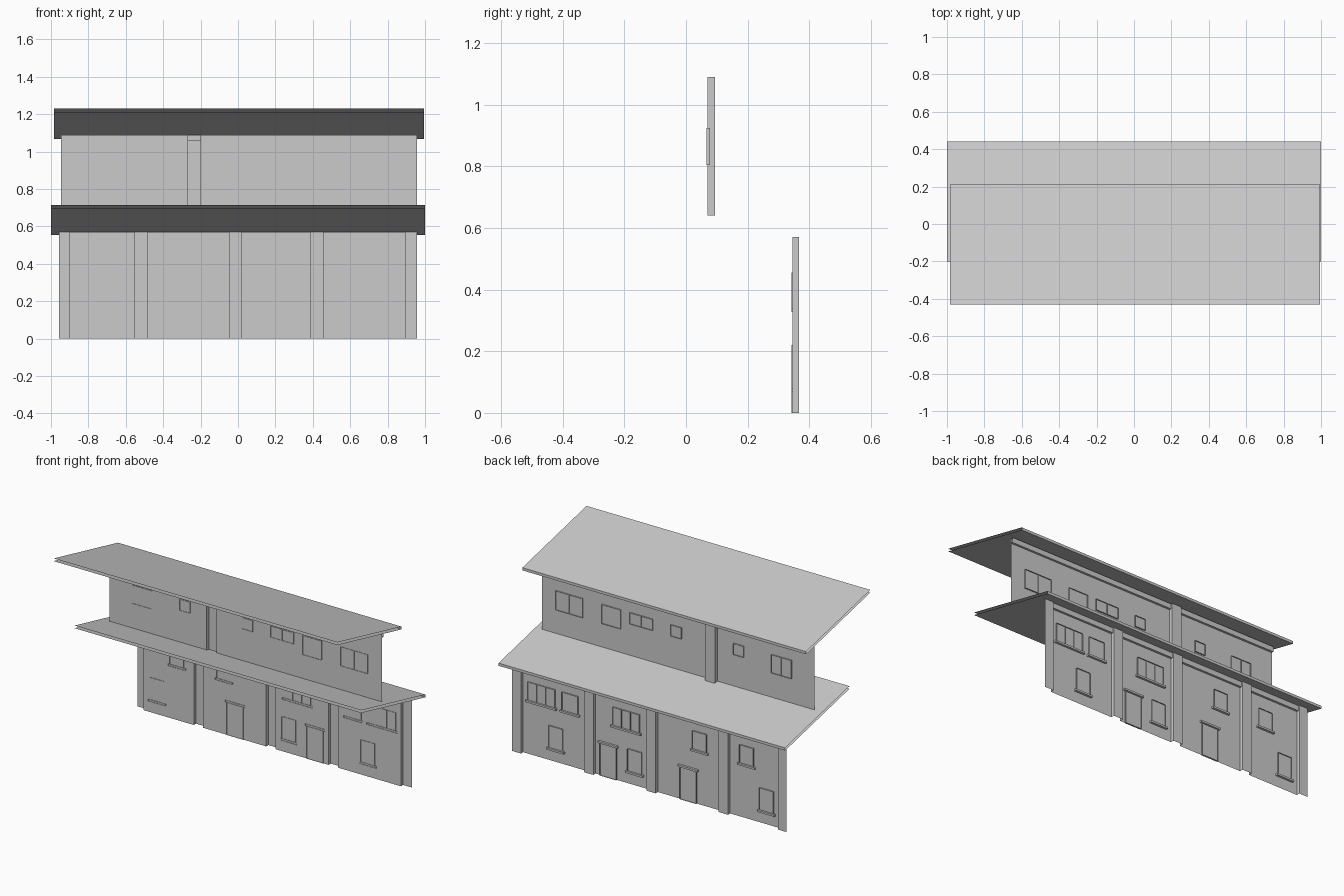
import bpy, bmesh

if "Cube" in bpy.data.objects:
    bpy.data.objects.remove(bpy.data.objects["Cube"])

LOW_Y, UP_Y = 0.345, 0.07      # wall planes of the two storeys (facade faces +y)


def finish(name, bm):
    me = bpy.data.meshes.new(name)
    bm.to_mesh(me)
    bm.free()
    ob = bpy.data.objects.new(name, me)
    bpy.context.collection.objects.link(ob)
    return ob


def sheet(name, a_line, b_line):
    """Open folded sheet between two matching polylines."""
    bm = bmesh.new()
    a = [bm.verts.new(p) for p in a_line]
    b = [bm.verts.new(p) for p in b_line]
    for i in range(len(a) - 1):
        bm.faces.new((a[i], a[i + 1], b[i + 1], b[i]))
    return finish(name, bm)


def sweep_x(name, profile, x0, x1):
    return sheet(name, [(x1, y, z) for y, z in profile], [(x0, y, z) for y, z in profile])


def pier(name, x0, x1, y, depth, z0, z1, right=True, left=True):
    p = [(x1, y + depth), (x0, y + depth)]
    if right:
        p.insert(0, (x1, y))
    if left:
        p.append((x0, y))
    sheet(name, [(a, b, z0) for a, b in p], [(a, b, z1) for a, b in p])


def open_box(bm, x0, x1, y0, y1, z0, z1):
    """Box without its hidden inner face; returns the outward face."""
    c = [(x1, z0), (x0, z0), (x0, z1), (x1, z1)]
    inner = [bm.verts.new((x, y0, z)) for x, z in c]
    outer = [bm.verts.new((x, y1, z)) for x, z in c]
    for i in range(4):
        j = (i + 1) % 4
        bm.faces.new((inner[i], inner[j], outer[j], outer[i]))
    return bm.faces.new(outer)


def window(name, x0, x1, z0, z1, y, panes=1, sill=False, cap=False):
    bm = bmesh.new()
    w = (x1 - x0) / panes
    for i in range(panes):
        f = open_box(bm, x0 + i * w, x0 + (i + 1) * w, y - 0.003, y + 0.008, z0, z1)
        bmesh.ops.inset_region(bm, faces=[f], thickness=0.009)
        bmesh.ops.translate(bm, verts=f.verts, vec=(0, -0.006, 0))
    if sill:
        open_box(bm, x0 - 0.012, x1 + 0.012, y - 0.003, y + 0.014, z0 - 0.012, z0)
    if cap:
        open_box(bm, x0 - 0.012, x1 + 0.012, y - 0.003, y + 0.014, z1, z1 + 0.012)
    finish(name, bm)


# Roofs: upper sheet, back fascia, lower sheet, open at the front and ends
def roof(name, x0, x1, front, back, zf, zb, t):
    sweep_x(name, [(front, zf), (back, zb + t), (back, zb), (front, zf - t)], x0, x1)


roof("lower_roof", -1, 1, -0.2, 0.44, 0.715, 0.553, 0.017)
roof("upper_roof", -0.985, 0.995, -0.43, 0.21, 1.23, 1.068, 0.017)

# Piers
low_piers = [(-0.957, -0.9), (-0.55, -0.485), (-0.045, 0.02), (0.39, 0.455), (0.895, 0.957)]
for i, (a, b) in enumerate(low_piers):
    pier(f"lower_pier_{i + 1}", a, b, LOW_Y, 0.022, 0, 0.57, right=i < 4, left=i > 0)
pier("upper_pier", -0.268, -0.2, UP_Y, 0.024, 0.64, 1.09)

# Wall panels between piers
for i in range(4):
    sweep_x(f"lower_wall_{i + 1}", [(LOW_Y, 0.57), (LOW_Y, 0)],
            low_piers[i][1], low_piers[i + 1][0])
for n, a, b in (("left", -0.947, -0.268), ("right", -0.2, 0.957)):
    sweep_x(f"upper_wall_{n}", [(UP_Y, 1.09), (UP_Y, 0.64)], a, b)

# Cornice strips under the eaves
for n, y, z, a, b in (("lower", LOW_Y, 0.57, -0.957, 0.905), ("upper", UP_Y, 1.09, -0.947, 0.957)):
    sweep_x(f"{n}_cornice", [(y + 0.014, z), (y + 0.014, z - 0.032), (y, z - 0.032)], a, b)

# Ground storey: mezzanine windows, low windows and doors
for i, (a, b, n) in enumerate([(0.67, 0.86, 3), (0.51, 0.62, 1), (0.08, 0.267, 3),
                               (-0.388, -0.29, 1), (-0.716, -0.618, 1)]):
    window(f"mezzanine_window_{i + 1}", a, b, 0.34, 0.455, LOW_Y, n, sill=True)
for i, (a, b) in enumerate([(0.615, 0.713), (0.065, 0.163), (-0.855, -0.757)]):
    window(f"low_window_{i + 1}", a, b, 0.08, 0.22, LOW_Y, sill=True)
for i, (a, b) in enumerate([(0.24, 0.355), (-0.318, -0.203)]):
    window(f"door_{i + 1}", a, b, 0, 0.205, LOW_Y, cap=True)

# Upper storey windows
for i, (a, b, z, n) in enumerate([(0.668, 0.857, 0.805, 2), (0.403, 0.536, 0.805, 1),
                                  (0.18, 0.341, 0.855, 2), (-0.02, 0.055, 0.855, 1),
                                  (-0.455, -0.382, 0.855, 1), (-0.788, -0.648, 0.81, 2)]):
    window(f"upper_window_{i + 1}", a, b, z, 0.925, UP_Y, n)
